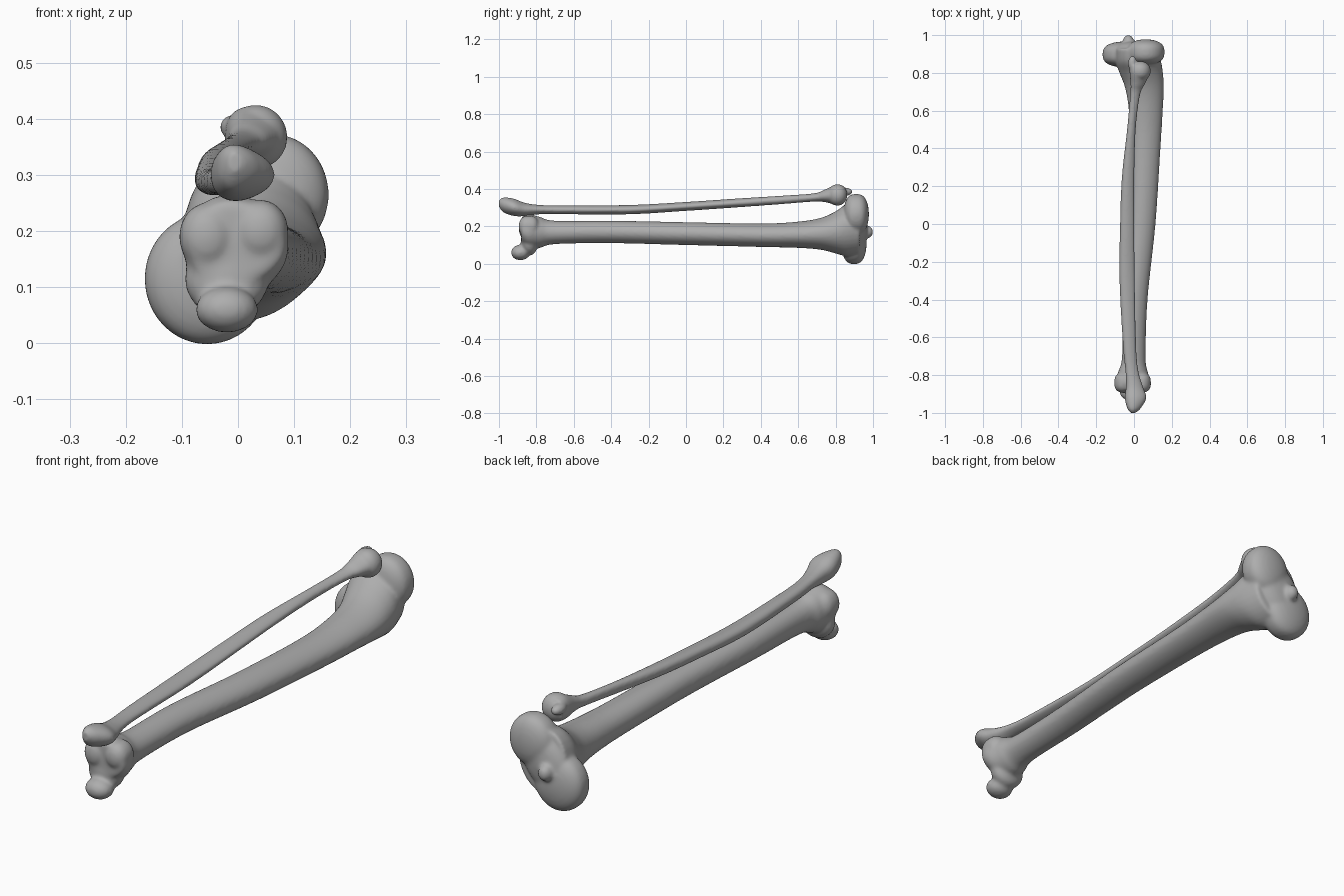
import bpy, bmesh, math
from mathutils import Matrix, Vector

cube = bpy.data.objects.get("Cube")
if cube:
    bpy.data.objects.remove(cube)

bone = bpy.data.materials.new("bone_grey")
bone.use_nodes = True
GREY = (0.42, 0.42, 0.42, 1)
bone.diffuse_color = GREY
bone.node_tree.nodes["Principled BSDF"].inputs["Base Color"].default_value = GREY


def spline(rows, steps=6):
    """Smoothly interpolate the section rows."""
    out = []
    for i in range(len(rows) - 1):
        a, b = rows[max(i - 1, 0)], rows[i]
        c, d = rows[i + 1], rows[min(i + 2, len(rows) - 1)]
        for s in range(steps):
            t = s / steps
            out.append([q + (r - p) * t / 2 + (2 * p - 5 * q + 4 * r - e) * t * t / 2
                        + (3 * q - p - 3 * r + e) * t ** 3 / 2
                        for p, q, r, e in zip(a, b, c, d)])
    return out + [rows[-1]]


def loft(bm, rows, ridge, sides=32):
    """Skin rows of (y, left, right, bottom, top) with a slightly ridged oval."""
    rings = []
    for y, x0, x1, z0, z1 in spline(rows):
        ring = []
        for k in range(sides):
            a = math.tau * k / sides
            r = 1 + ridge * math.cos(3 * a)
            ring.append(bm.verts.new(((x0 + x1) / 2 + (x1 - x0) / 2 * r * math.cos(a), y,
                                      (z0 + z1) / 2 + (z1 - z0) / 2 * r * math.sin(a))))
        rings.append(ring)
    for a, b in zip(rings, rings[1:]):
        for k in range(sides):
            n = (k + 1) % sides
            bm.faces.new((a[k], a[n], b[n], b[k]))
    bm.faces.new(rings[0][::-1])
    bm.faces.new(rings[-1])


def blob(bm, centre, radii, flat=1.0, tilt=0):
    """Ellipsoid whose ends along y are flattened, turned about y."""
    verts = bmesh.ops.create_uvsphere(bm, u_segments=32, v_segments=24, radius=1)["verts"]
    turn = Matrix.Rotation(tilt, 3, 'Y')
    for v in verts:
        x, y, z = v.co
        y = math.copysign(abs(y) ** flat, y)
        v.co = turn @ Vector((x * radii[0], y * radii[1], z * radii[2])) + Vector(centre)


def finish(bm, name, voxel):
    """Fuse the overlapping masses into one smooth bone."""
    bmesh.ops.recalc_face_normals(bm, faces=bm.faces)
    mesh = bpy.data.meshes.new(name)
    bm.to_mesh(mesh)
    bm.free()
    ob = bpy.data.objects.new(name, mesh)
    bpy.context.collection.objects.link(ob)
    mesh.materials.append(bone)
    fuse = ob.modifiers.new("fuse", 'REMESH')
    fuse.mode, fuse.voxel_size, fuse.use_smooth_shade = 'VOXEL', voxel, True
    soft = ob.modifiers.new("soften", 'SMOOTH')
    soft.factor, soft.iterations = 0.5, 10
    mesh.shade_smooth()


# Large bone: shaft
bm = bmesh.new()
loft(bm, [(-0.88, -0.09, 0.08, 0.11, 0.25), (-0.84, -0.1, 0.088, 0.08, 0.265),
          (-0.78, -0.085, 0.07, 0.085, 0.25), (-0.7, -0.065, 0.06, 0.105, 0.23),
          (-0.4, -0.06, 0.07, 0.11, 0.23), (0, -0.03, 0.112, 0.1, 0.222),
          (0.4, -0.02, 0.138, 0.09, 0.215), (0.6, -0.03, 0.15, 0.085, 0.225),
          (0.72, -0.05, 0.155, 0.075, 0.245), (0.8, -0.08, 0.15, 0.055, 0.28),
          (0.86, -0.1, 0.14, 0.04, 0.32), (0.93, -0.1, 0.12, 0.05, 0.33)], 0.03)
# Knee end: two condyles, the bridge between them and the raised spine
blob(bm, (-0.055, 0.898, 0.115), (0.112, 0.068, 0.117), 0.7)
blob(bm, (0.062, 0.91, 0.265), (0.1, 0.068, 0.108), 0.7)
blob(bm, (0, 0.9, 0.19), (0.1, 0.068, 0.15), 0.7, math.radians(35))
blob(bm, (-0.03, 0.965, 0.17), (0.03, 0.036, 0.035))
# Ankle end: squared block and the hooked tip below it
blob(bm, (-0.055, -0.84, 0.19), (0.05, 0.055, 0.06), 0.7)
blob(bm, (0.04, -0.84, 0.2), (0.05, 0.055, 0.056), 0.7)
blob(bm, (-0.02, -0.838, 0.115), (0.075, 0.045, 0.07), 0.8)
blob(bm, (-0.02, -0.885, 0.06), (0.056, 0.05, 0.041), 0.9)
finish(bm, "large_leg_bone", 0.007)

# Slender bone: shaft with a pointed ankle end
bm = bmesh.new()
loft(bm, [(-1, -0.018, 0.008, 0.305, 0.34), (-0.975, -0.038, 0.034, 0.275, 0.354),
          (-0.92, -0.052, 0.062, 0.256, 0.347), (-0.86, -0.045, 0.045, 0.255, 0.325),
          (-0.78, -0.047, 0.022, 0.265, 0.314), (-0.65, -0.06, 0.01, 0.265, 0.312),
          (-0.3, -0.079, 0.002, 0.265, 0.314), (0, -0.076, 0, 0.283, 0.33),
          (0.25, -0.066, 0, 0.3, 0.347), (0.5, -0.038, 0.008, 0.318, 0.363),
          (0.68, -0.022, 0.03, 0.332, 0.376), (0.74, -0.02, 0.055, 0.33, 0.395),
          (0.8, -0.026, 0.08, 0.318, 0.42), (0.84, -0.026, 0.07, 0.33, 0.415)], 0.06)
# Rounded head and its small tip
blob(bm, (0.032, 0.81, 0.368), (0.056, 0.052, 0.057), 0.9, math.radians(-20))
blob(bm, (-0.008, 0.85, 0.385), (0.024, 0.04, 0.022))
finish(bm, "slender_leg_bone", 0.005)
